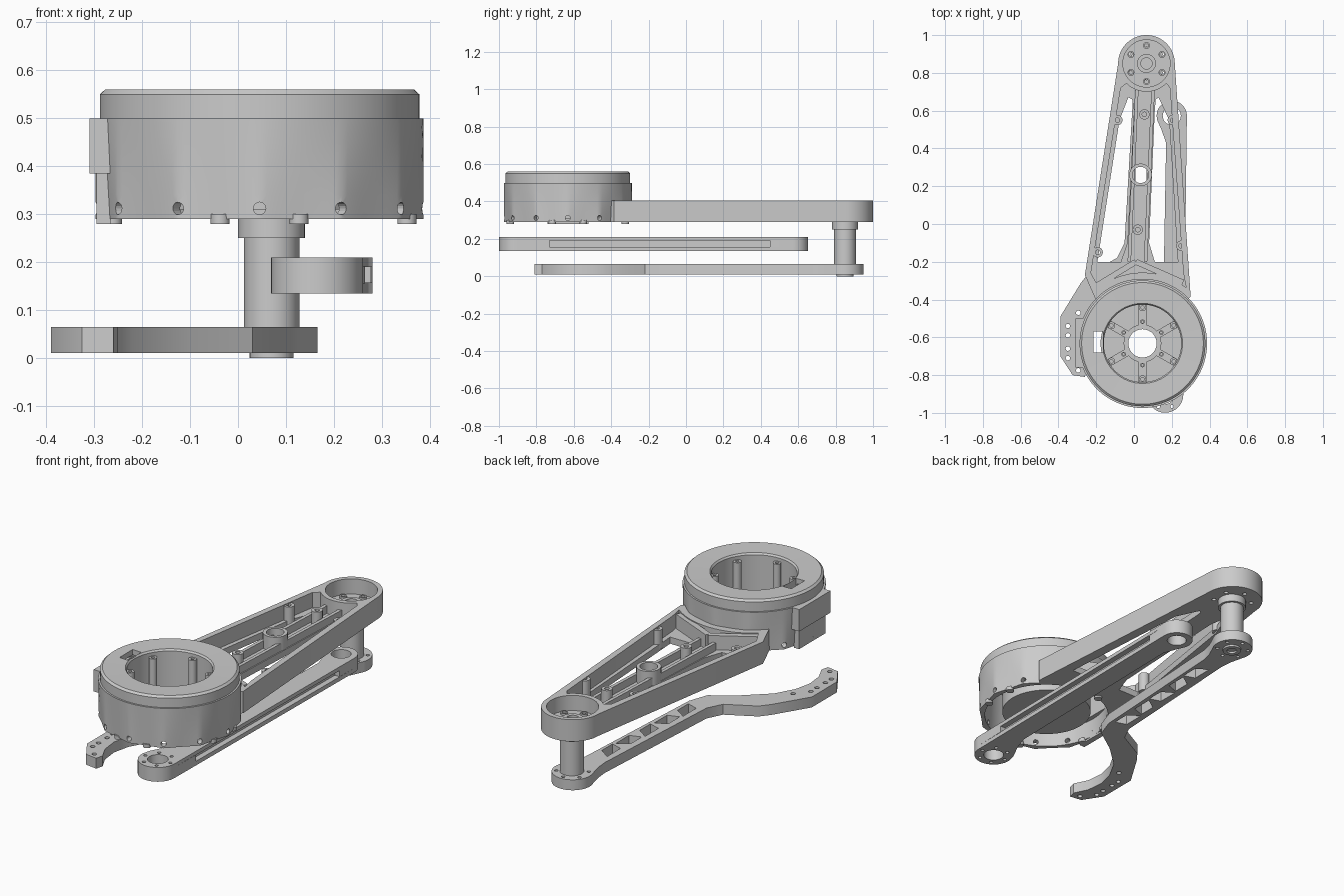
import bpy, bmesh
from math import sin, cos, radians, pi, hypot
from mathutils import Matrix, Vector

if "Cube" in bpy.data.objects:
    bpy.data.objects.remove(bpy.data.objects["Cube"])

DRUM = (0.045, -0.632)
PIVOT = (0.066, 0.85)


def finish(name, me, angle=35):
    me.name = name
    for p in me.polygons:
        p.use_smooth = True
    me.set_sharp_from_angle(angle=radians(angle))
    ob = bpy.data.objects.new(name, me)
    bpy.context.collection.objects.link(ob)
    return ob


def arc(c, r, a0=0, a1=360, n=32):
    full = abs(a1 - a0) == 360
    m = n if full else n + 1
    return [(c[0] + r * cos(radians(a0 + (a1 - a0) * i / n)),
             c[1] + r * sin(radians(a0 + (a1 - a0) * i / n))) for i in range(m)]


def ring_points(c, r, n, a0=0):
    return [(c[0] + r * cos(radians(a0) + 2 * pi * i / n),
             c[1] + r * sin(radians(a0) + 2 * pi * i / n)) for i in range(n)]


def plate(name, outlines, z0, z1):
    """Extrude flat outlines; outlines inside another one become holes."""
    cu = bpy.data.curves.new(name, 'CURVE')
    cu.dimensions, cu.fill_mode = '2D', 'BOTH'
    cu.extrude = (z1 - z0) / 2
    for pts in outlines:
        sp = cu.splines.new('POLY')
        sp.points.add(len(pts) - 1)
        for p, q in zip(sp.points, pts):
            p.co = (q[0], q[1], 0, 1)
        sp.use_cyclic_u = True
    tmp = bpy.data.objects.new(name + "_tmp", cu)
    bpy.context.collection.objects.link(tmp)
    dg = bpy.context.evaluated_depsgraph_get()
    me = bpy.data.meshes.new_from_object(tmp.evaluated_get(dg))
    bpy.data.objects.remove(tmp)
    me.transform(Matrix.Translation((0, 0, (z0 + z1) / 2)))
    bm = bmesh.new()
    bm.from_mesh(me)
    bmesh.ops.remove_doubles(bm, verts=bm.verts, dist=1e-5)
    bmesh.ops.recalc_face_normals(bm, faces=bm.faces)
    bm.to_mesh(me)
    return finish(name, me)


def beam(name, p, q, w, z0, z1):
    d = Vector((q[0] - p[0], q[1] - p[1])).normalized() * w / 2
    return plate(name, [[(p[0] - d.y, p[1] + d.x), (p[0] + d.y, p[1] - d.x),
                         (q[0] + d.y, q[1] - d.x), (q[0] - d.y, q[1] + d.x)]], z0, z1)


def post(name, c, r, z0, z1, hole=0.0):
    return plate(name, [arc(c, r, n=28)] + ([arc(c, hole, n=28)] if hole else []), z0, z1)


def lathe(name, c, prof, n=144, warp=lambda r, z, a: r):
    bm = bmesh.new()
    rows = []
    for i in range(n):
        a = 2 * pi * i / n
        rows.append([bm.verts.new((c[0] + warp(r, z, a) * cos(a),
                                   c[1] + warp(r, z, a) * sin(a), z)) for r, z in prof])
    m = len(prof)
    for i in range(n):
        u, v = rows[i], rows[(i + 1) % n]
        for j in range(m):
            bm.faces.new((u[j], v[j], v[(j + 1) % m], u[(j + 1) % m]))
    bmesh.ops.recalc_face_normals(bm, faces=bm.faces)
    me = bpy.data.meshes.new(name)
    bm.to_mesh(me)
    return finish(name, me)


# motor drum: hollow shell with an inner cup, outer wall pinched between lugs
def scallop(r, z, a):
    if r < 0.34:
        return r
    t = (0.5 - z) / 0.21
    return r - 0.013 * t * (0.5 - 0.5 * cos(12 * a)) ** 0.5


drum = lathe("motor_drum", DRUM, [
    (.342, .29), (.342, .34), (.342, .39), (.342, .45), (.342, .5), (.333, .5), (.333, .55),
    (.322, .56), (.212, .557), (.205, .548), (.205, .33), (.075, .33), (.075, .31),
    (.222, .31), (.222, .53), (.305, .53), (.31, .29)], warp=scallop)

# radial screw holes and cable slot cut from the drum
bm = bmesh.new()
for i in range(12):
    a = i * pi / 6
    m = (Matrix.Translation((DRUM[0] + .33 * cos(a), DRUM[1] + .33 * sin(a), .312))
         @ Matrix.Rotation(a, 4, 'Z') @ Matrix.Rotation(pi / 2, 4, 'Y'))
    bmesh.ops.create_cone(bm, cap_ends=True, segments=16, radius1=.013, radius2=.013,
                          depth=.08, matrix=m)
bmesh.ops.create_cube(bm, size=1, matrix=Matrix.Translation((-.19, -.625, .47))
                      @ Matrix.Diagonal((.05, .11, .3, 1)))
cut_me = bpy.data.meshes.new("drum_cutter")
bm.to_mesh(cut_me)
cutter = bpy.data.objects.new("drum_cutter", cut_me)
bpy.context.collection.objects.link(cutter)
cutter.hide_render = True
mod = drum.modifiers.new("cut", 'BOOLEAN')
mod.object, mod.operation, mod.solver = cutter, 'DIFFERENCE', 'EXACT'
baked = bpy.data.meshes.new_from_object(
    drum.evaluated_get(bpy.context.evaluated_depsgraph_get()))
drum.modifiers.clear()
drum.data = baked
bpy.data.objects.remove(cutter)

# drum interior: hub ring, spokes, screw posts
post("drum_hub", DRUM, .1, .32, .365, .075)
for p, q in zip(ring_points(DRUM, .09, 6, 30), ring_points(DRUM, .207, 6, 30)):
    beam("drum_spoke", p, q, .04, .325, .36)
for p in ring_points(DRUM, .19, 6, 30):
    post("drum_screw_post", p, .02, .33, .53, .009)
for p in ring_points(DRUM, .115, 6, 30):
    post("hub_screw", p, .012, .33, .37, .006)
# drum feet and side bracket
for a in (15, 75, 105, 165):
    for s in (1, -1):
        c = ring_points(DRUM, .318, 1, -90 + s * a)[0]
        post("drum_foot", c, .02, .28, .3)
plate("side_bracket", [[(-.31, -.76), (-.31, -.5), (-.24, -.5), (-.24, -.76)]], .385, .5)
plate("side_bracket_lower", [[(-.295, -.74), (-.295, -.52), (-.265, -.52), (-.265, -.74)]], .28, .385)


# upper arm: tall rim wall over a windowed flange
def xl(y): return -.085 + (y - .85) * .156
def xr(y): return .216 - (y - .85) * .068


outer = (arc(PIVOT, .15, 0, 180) + [(-.26, -.27)]
         + arc(DRUM, .325, 138, 44, 20) + [(.30, -.385)])
well = ([(xl(.72) + .035, .72), (xl(-.26) + .03, -.26)] + arc(DRUM, .375, 128, 52, 14)
        + [(xr(-.26) - .03, -.26), (xr(.72) - .035, .72)]
        + arc(PIVOT, .15, -45, -135, 12))
cup = arc(PIVOT, .125, n=48)
win_l = [(-.03, .67), (xl(.55) + .055, .55), (xl(-.2) + .055, -.2), (-.07, -.2),
         (-.035, -.1), (.0, .6), (-.01, .66)]
win_r = [(.13, .67), (xr(.55) - .05, .55), (xr(-.2) - .055, -.2), (.11, -.2),
         (.08, -.1), (.11, .6), (.115, .66)]
EYE = (.035, .26)
plate("arm_wall", [outer, well, cup], .325, .405)
plate("arm_flange", [outer, win_l, win_r, arc(EYE, .043), arc(PIVOT, .03)]
      + [arc(p, .011, n=16) for p in ring_points(PIVOT, .095, 6, 30)], .29, .325)
post("pivot_hub_ring", PIVOT, .05, .32, .345, .03)
for p in ring_points(PIVOT, .095, 6, 30):
    post("pivot_screw_ring", p, .018, .32, .335, .011)
# centre rail ribs, eye and V braces
for s in (-1, 1):
    beam("centre_rib", (.058 + s * .043, .71), (.018 + s * .043, -.2), .018, .32, .365)
    beam("v_brace", (.01, -.2), (.02 + s * .24, -.325 + s * .015), .03, .32, .4)
post("arm_eye", EYE, .06, .32, .4, .043)
for c in ((.055, .58), (.02, -.03), (-.088, .55), (.205, .55), (-.192, -.15), (.25, -.115)):
    post("arm_screw_post", c, .027, .3, .4, .012)

# pivot shaft
post("pivot_collar", (.07, .85), .07, .25, .295)
post("pivot_shaft", (.07, .85), .058, .05, .26)
post("pivot_foot", (.07, .85), .046, 0, .02, .025)

# middle link: I-section bar with ring ends
A, B = (.2, .573), (.165, -.903)
link = (arc(A, .08, 0, 200, 24) + [(.145, .5), (.17, .43), (.15, -.68), (.125, -.76), (.08, -.85)]
        + arc(B, .096, 170, 360, 24))
eyes = [arc(A, .048), arc(B, .05)]
bolts = [arc(p, .009, n=12) for p in ring_points(B, .073, 6)]
plate("link_bottom_flange", [link] + eyes + bolts, .135, .157)
plate("link_top_flange", [link] + eyes + bolts, .19, .21)
beam("link_web", (.222, .5), (.205, -.8), .055, .155, .192)
plate("link_upper_end", [arc(A, .08, 0, 200, 24) + [(.145, .5), (.17, .45), (.277, .45)],
                         eyes[0]], .155, .192)
plate("link_lower_end", [[(.265, -.73), (.15, -.73), (.125, -.77), (.08, -.85)]
                         + arc(B, .096, 170, 360, 24), eyes[1]] + bolts, .155, .192)

# lower link: trussed bar ending in a hooked bracket
hook = (arc(PIVOT, .1, -20, 200, 28)
        + [(-.01, .74), (-.005, .68), (-.05, -.1), (-.09, -.18), (-.24, -.26), (-.28, -.31),
           (-.39, -.49), (-.39, -.70), (-.325, -.80), (-.26, -.81), (-.25, -.77), (-.285, -.70),
           (-.295, -.61), (-.275, -.52), (-.22, -.42), (-.1, -.31), (.03, -.22), (.065, -.12),
           (.11, .68), (.125, .74)])
holes = [arc(p, .012, n=14) for p in ((-.35, -.54), (-.35, -.59), (-.35, -.66), (-.35, -.71),
                                      (-.295, -.47), (-.295, -.775))]
holes += [arc(p, .009, n=12) for p in ring_points(PIVOT, .078, 6, 30)]
for i in range(5):
    y = .6 - i * .145
    c, s = .06 - (.68 - y) * .062, .02 * (-1) ** i
    holes.append([(c - .03, y + s), (c - .03, y - .1 + s / 2),
                  (c + .03, y - .1 - s / 2), (c + .03, y - s)])
plate("lower_link", [hook] + holes, .01, .065)
